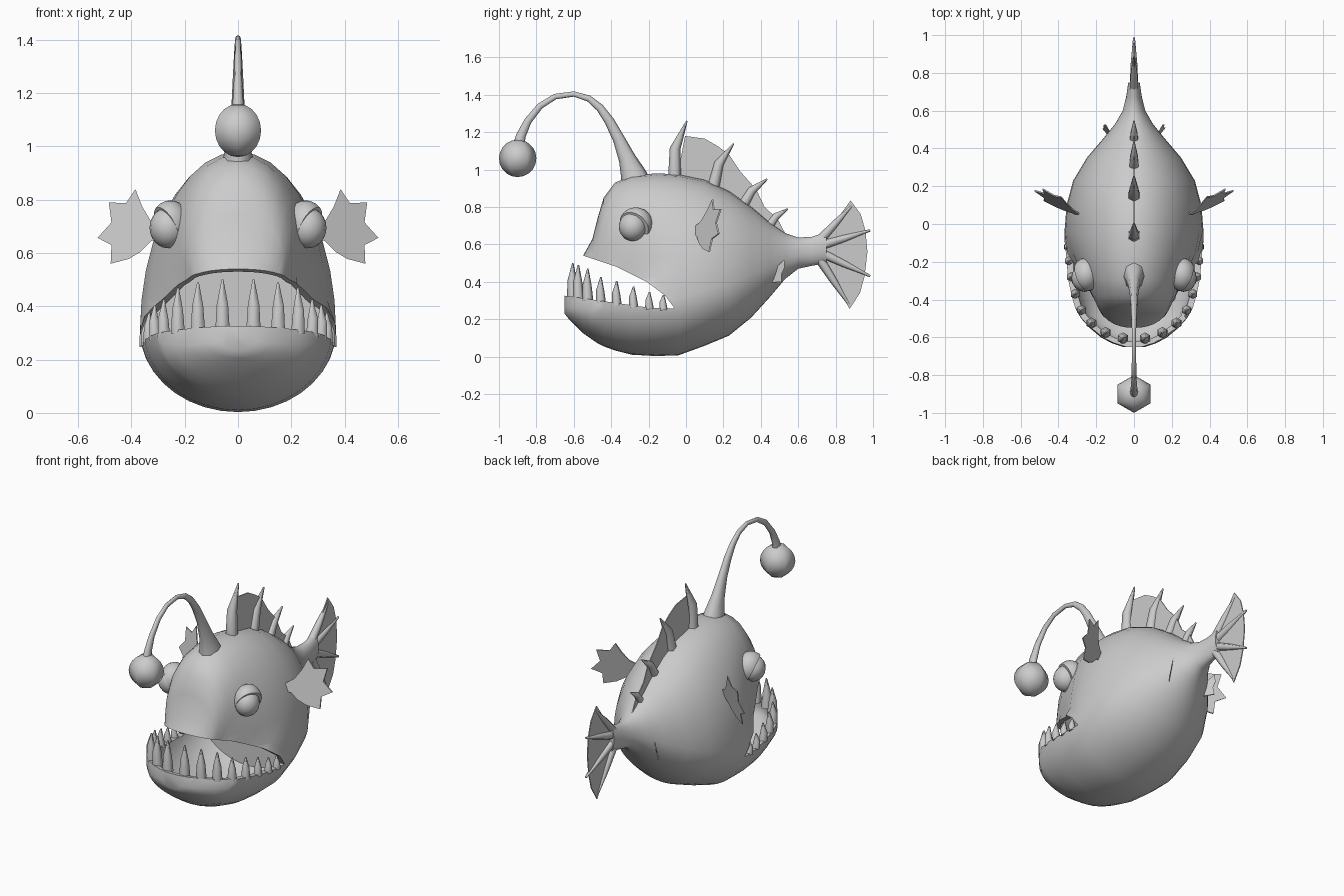
import bpy, bmesh
from math import sin, cos, pi
from mathutils import Vector, Matrix

if "Cube" in bpy.data.objects:
    bpy.data.objects.remove(bpy.data.objects["Cube"])

grey = bpy.data.materials.new("matte grey")
grey.use_nodes = True
grey.diffuse_color = (0.6, 0.6, 0.6, 1)
grey.node_tree.nodes["Principled BSDF"].inputs["Base Color"].default_value = (0.6, 0.6, 0.6, 1)


def finish(name, bm, smooth=None):
    bmesh.ops.recalc_face_normals(bm, faces=bm.faces)
    mesh = bpy.data.meshes.new(name)
    bm.to_mesh(mesh)
    bm.free()
    mesh.materials.append(grey)
    ob = bpy.data.objects.new(name, mesh)
    bpy.context.collection.objects.link(ob)
    if smooth:
        shade(ob, smooth)
    return ob


def shade(ob, angle):
    bpy.ops.object.select_all(action='DESELECT')
    ob.select_set(True)
    bpy.context.view_layer.objects.active = ob
    bpy.ops.object.shade_smooth_by_angle(angle=angle)


def loft(bm, rings):
    """Skin a list of equal point rings and cap both ends."""
    loops = [[bm.verts.new(p) for p in ring] for ring in rings]
    n = len(loops[0])
    for a, b in zip(loops, loops[1:]):
        for i in range(n):
            j = (i + 1) % n
            bm.faces.new((a[i], a[j], b[j], b[i]))
    bm.faces.new(loops[0])
    bm.faces.new(loops[-1])


def tube(bm, path, radii, sides=6):
    """Tapered tube through the path points."""
    pts = [Vector(p) for p in path]
    rings = []
    for i, p in enumerate(pts):
        d = (pts[min(i + 1, len(pts) - 1)] - pts[max(i - 1, 0)]).normalized()
        u = d.cross(Vector((1, 0, 0))).normalized()
        v = d.cross(u)
        rings.append([p + radii[i] * (u * cos(2 * pi * k / sides) + v * sin(2 * pi * k / sides))
                      for k in range(sides)])
    loft(bm, rings)


def prism(bm, outline, offset):
    """Extrude a flat outline symmetrically by +-offset."""
    off = Vector(offset)
    loft(bm, [[Vector(p) - off for p in outline], [Vector(p) + off for p in outline]])


def ball(bm, centre, size, seg=16, rings=12):
    m = Matrix.Translation(centre) @ Matrix.Diagonal((*size, 1))
    bmesh.ops.create_uvsphere(bm, u_segments=seg, v_segments=rings, radius=1, matrix=m)


def section(y, lo, hi, w, sides=36):
    """Egg-shaped ring, pinched above the jaw line towards the snout."""
    mid = lo + (.31 + .2 * max(0, y)) * (hi - lo)
    pinch = max(0, -.1 - y) * 1.15
    ring = []
    for k in range(sides):
        a = 2 * pi * k / sides
        s = sin(a)
        z = mid + s * (hi - mid if s > 0 else mid - lo)
        ramp = min(1, max(0, z - .33) / .1)
        ring.append((w * cos(a) * (1 - pinch * ramp * (1.3 - 1.1 * max(0, s))), y, z))
    return ring


# Body: y, bottom, top, half width
sections = [
    (-.65, .23, .35, .06), (-.63, .205, .39, .12), (-.6, .175, .44, .175), (-.55, .125, .54, .235),
    (-.5, .09, .63, .28), (-.47, .07, .75, .298), (-.44, .055, .85, .313), (-.38, .033, .93, .333),
    (-.29, .01, .968, .352), (-.16, .003, .98, .366), (-.04, .007, .974, .368), (.1, .058, .945, .357),
    (.23, .112, .885, .322), (.35, .21, .8, .25), (.45, .32, .715, .165), (.53, .415, .66, .1),
    (.6, .47, .637, .06), (.67, .485, .64, .042), (.75, .5, .665, .03)]
rings = [section(*s) for s in sections]
bm = bmesh.new()
loft(bm, rings)
body = finish("body", bm)

# Open mouth: wedge gap between the jaws, then a cavity that follows the skin
gap = [(-.9, .36), (-.65, .326), (-.2, .262), (-.06, .256), (-.11, .325),
       (-.21, .4), (-.37, .48), (-.55, .54), (-.9, .58)]
bm = bmesh.new()
prism(bm, [(0, y, z) for y, z in gap], (.6, 0, 0))
wedge = finish("mouth_gap_cutter", bm)
bm = bmesh.new()
loft(bm, [[(x * .91, -.1 + (y + .1) * .95, min(.64, .36 + (z - .36) * .88)) for x, y, z in ring]
          for ring in rings[:12]])
cavity = finish("mouth_cavity_cutter", bm)
bpy.context.view_layer.objects.active = body
for cutter in (wedge, cavity):
    cutter.hide_render = True
    mod = body.modifiers.new("mouth", 'BOOLEAN')
    mod.operation, mod.solver, mod.object = 'DIFFERENCE', 'EXACT', cutter
    bpy.ops.object.modifier_apply(modifier=mod.name)
    bpy.data.objects.remove(cutter)
shade(body, .7)

# Lower teeth (x, y, z of base, height), mirrored
teeth = [(.058, -.605, .31, .19), (.15, -.575, .31, .18), (.225, -.525, .3, .17), (.278, -.455, .285, .14),
         (.312, -.37, .275, .13), (.333, -.28, .265, .11), (.345, -.195, .255, .09), (.35, -.12, .25, .08)]
bm = bmesh.new()
for side in (-1, 1):
    for x, y, z, h in teeth:
        r = .016 + .08 * h
        tube(bm, [(side * x, y, z), (side * x * 1.01, y - .004, z + h * .5), (side * x, y, z + h)],
             [r, r * .8, .004])
finish("lower_teeth", bm, 1.1)

# Eyes, each cupped by a lid behind and above
for side, label in ((1, "left"), (-1, "right")):
    bm = bmesh.new()
    ball(bm, (side * .262, -.285, .695), (.07, .074, .077))
    finish(label + "_eyeball", bm, 1)
    bm = bmesh.new()
    c = Vector((side * .254, -.268, .708))
    ball(bm, c, (.075, .09, .09))
    cut = bmesh.ops.bisect_plane(bm, geom=bm.verts[:] + bm.edges[:] + bm.faces[:],
                                 plane_co=c + Vector((side * .025, 0, 0)),
                                 plane_no=(side * .8, -.4, -.45), clear_outer=True)
    bmesh.ops.holes_fill(bm, edges=[e for e in cut["geom_cut"] if isinstance(e, bmesh.types.BMEdge)])
    finish(label + "_eyelid", bm, .8)

# Lure: tapering stalk, slightly flattened sideways, with a bulb
stalk = [(-.25, .86, .1), (-.285, .985, .066), (-.315, 1.06, .046), (-.36, 1.165, .032), (-.41, 1.26, .026),
         (-.46, 1.33, .021), (-.52, 1.38, .017), (-.6, 1.404, .014), (-.7, 1.39, .015), (-.78, 1.34, .017),
         (-.845, 1.26, .02), (-.883, 1.18, .026), (-.9, 1.1, .034)]
bm = bmesh.new()
tube(bm, [(0, y, z) for y, z, r in stalk], [r for y, z, r in stalk], 8)
bmesh.ops.scale(bm, vec=(.75, 1, 1), verts=bm.verts)
finish("lure_stalk", bm, 1.1)
bm = bmesh.new()
ball(bm, (0, -.9, 1.06), (.1, .1, .1), 6, 10)
finish("lure_bulb", bm, 1.2)

# Dorsal fin: web and curved spines
web = [(-.05, .95), (-.005, 1.18), (.1, 1.165), (.17, 1.125), (.23, 1.08), (.29, .99), (.375, .895),
       (.42, .8), (.49, .735), (.54, .64), (.4, .7), (.2, .86)]
bm = bmesh.new()
prism(bm, [(0, y, z) for y, z in web], (.003, 0, 0))
finish("dorsal_web", bm)
bm = bmesh.new()
for y, z, ty, tz, r in ((-.06, .95, .005, 1.26, .036), (.145, .9, .255, 1.14, .034),
                        (.3, .8, .435, .95, .03), (.44, .69, .545, .79, .025)):
    my, mz = (y + ty) / 2 - .1 * (tz - z), (z + tz) / 2 + .1 * (ty - y)
    tube(bm, [(0, y, z), (0, my, mz), (0, ty, tz)], [r, r * .8, .004])
finish("dorsal_spines", bm, 1.1)

# Tail fin: fan web and four rays
fan = [(.7, .6), (.74, .64), (.88, .835), (.935, .76), (.96, .67), (.97, .56), (.955, .43),
       (.93, .34), (.875, .255), (.74, .49), (.7, .54)]
bm = bmesh.new()
prism(bm, [(0, y, z) for y, z in fan], (.003, 0, 0))
finish("tail_web", bm)
bm = bmesh.new()
for y, z, ty, tz in ((.71, .615, .885, .805), (.71, .59, .985, .675), (.71, .56, .985, .43), (.71, .53, .87, .28)):
    tube(bm, [(0, y, z), (0, (y + ty) / 2, (z + tz) / 2), (0, ty, tz)], [.027, .02, .006])
finish("tail_rays", bm, 1.1)

# Paired side fins: scalloped pectorals and small pelvics, swept back and tilted
pectoral = [(.27, .685), (.33, .725), (.36, .775), (.385, .84), (.42, .787), (.485, .79), (.475, .715),
            (.527, .657), (.475, .63), (.478, .56), (.41, .578), (.365, .605), (.325, .645), (.27, .665)]
pelvic = [(.08, .42), (.12, .465), (.15, .515), (.16, .475), (.155, .44), (.165, .4), (.12, .395)]
for side, label in ((1, "left"), (-1, "right")):
    bm = bmesh.new()
    prism(bm, [(side * x, .06 + (x - .3) * .56 + (z - .7) * .25, z) for x, z in pectoral], (0, .004, 0))
    finish(label + "_pectoral_fin", bm)
    bm = bmesh.new()
    prism(bm, [(side * x, .45 + (x - .11) * 1.2 + (z - .43) * .3, z) for x, z in pelvic], (.002, .003, 0))
    finish(label + "_pelvic_fin", bm)
